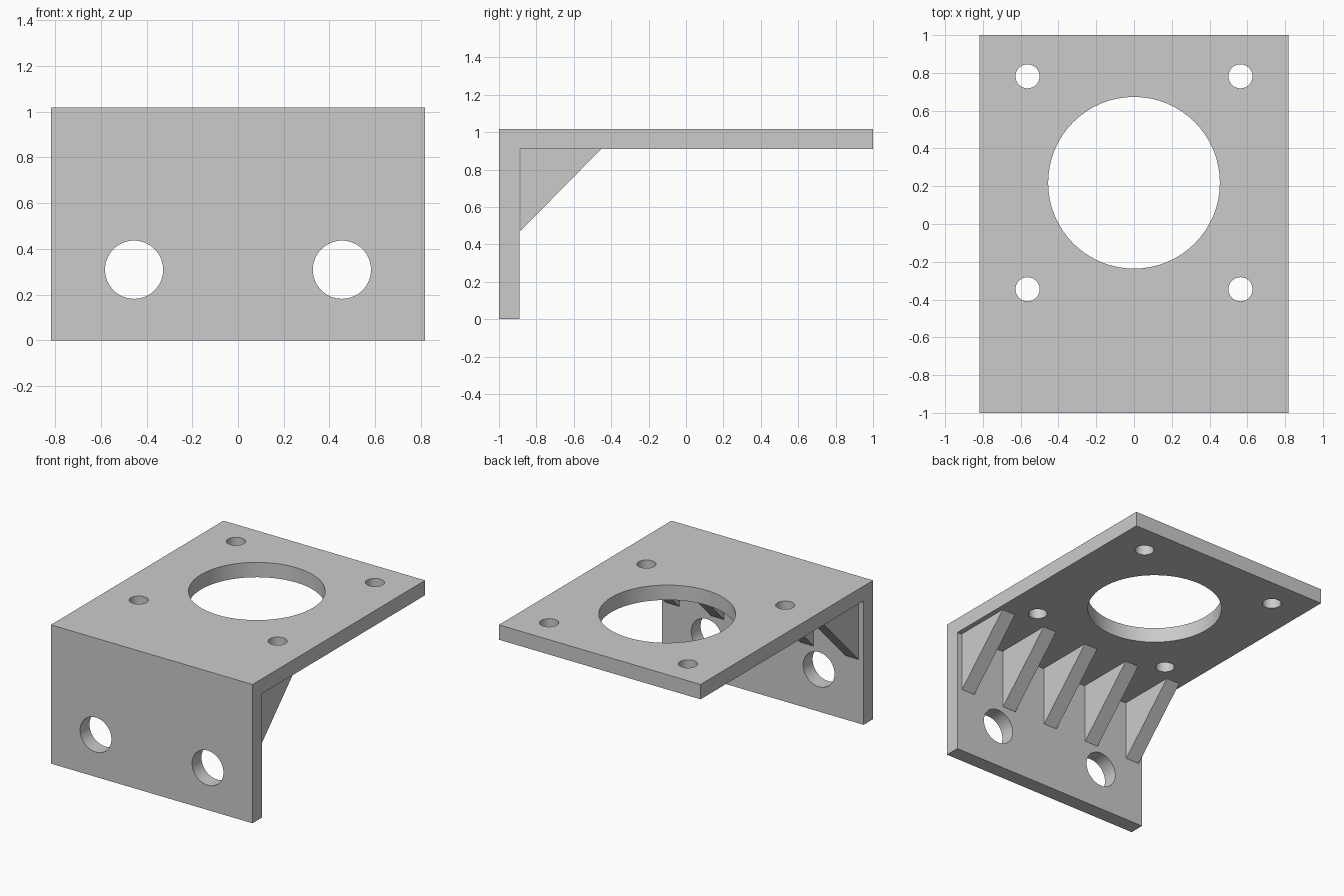
import bpy
import bmesh
import math
from mathutils import Matrix, Vector

cube = bpy.data.objects.get("Cube")
if cube:
    bpy.data.objects.remove(cube, do_unlink=True)

U = 2 / 55                      # one millimetre in model units
WIDTH, DEPTH, HEIGHT, WALL = 45, 55, 28, 3
FRONT = -DEPTH / 2

grey = bpy.data.materials.new("plain grey")
grey.use_nodes = True
colour = (0.6, 0.6, 0.6, 1)
grey.diffuse_color = colour
grey.node_tree.nodes["Principled BSDF"].inputs["Base Color"].default_value = colour


def make_object(name, bm):
    """Turn a millimetre bmesh into a scaled scene object."""
    bmesh.ops.recalc_face_normals(bm, faces=bm.faces)
    bmesh.ops.scale(bm, vec=(U, U, U), verts=bm.verts)
    mesh = bpy.data.meshes.new(name)
    bm.to_mesh(mesh)
    bm.free()
    mesh.materials.append(grey)
    obj = bpy.data.objects.new(name, mesh)
    bpy.context.collection.objects.link(obj)
    return obj


def extrude_profile(name, profile, x_centre, width):
    """Extrude a side profile of (y, z) points along x."""
    bm = bmesh.new()
    face = bm.faces.new([bm.verts.new((x_centre - width / 2, y, z)) for y, z in profile])
    result = bmesh.ops.extrude_face_region(bm, geom=[face])
    moved = [v for v in result["geom"] if isinstance(v, bmesh.types.BMVert)]
    bmesh.ops.translate(bm, vec=(width, 0, 0), verts=moved)
    return make_object(name, bm)


def add_cutter(bm, centre, radius, axis):
    """Add a cylinder that passes through one wall."""
    turn = Matrix.Rotation(math.pi / 2, 4, "X") if axis == "Y" else Matrix()
    bmesh.ops.create_cone(bm, cap_ends=True, segments=64, radius1=radius,
                          radius2=radius, depth=WALL * 3,
                          matrix=Matrix.Translation(Vector(centre)) @ turn)


# Bent plate: upright front wall and flat top in one piece
inner_y, under_z = FRONT + WALL, HEIGHT - WALL
bracket = extrude_profile("bracket_plate", [
    (FRONT, 0), (inner_y, 0), (inner_y, under_z),
    (-FRONT, under_z), (-FRONT, HEIGHT), (FRONT, HEIGHT)], 0, WIDTH)

# Holes: large opening, four screw holes round it, two front holes
holes = bmesh.new()
opening_y, top_z = 6, HEIGHT - WALL / 2
add_cutter(holes, (0, opening_y, top_z), 12.5, "Z")
for sx in (-1, 1):
    for sy in (-1, 1):
        add_cutter(holes, (sx * 15.5, opening_y + sy * 15.5, top_z), 1.75, "Z")
    add_cutter(holes, (sx * 12.5, FRONT + WALL / 2, 8.5), 3.5, "Y")
cutter = make_object("hole_cutter", holes)
cutter.hide_render = True

bpy.context.view_layer.objects.active = bracket
cut = bracket.modifiers.new("holes", "BOOLEAN")
cut.operation, cut.solver, cut.object = "DIFFERENCE", "EXACT", cutter
bpy.ops.object.modifier_apply(modifier=cut.name)
bpy.data.objects.remove(cutter, do_unlink=True)

bpy.ops.object.select_all(action="DESELECT")
bracket.select_set(True)
bpy.ops.object.shade_smooth_by_angle(angle=math.radians(30))

# Five triangular ribs under the top, just clear of the front wall
rib_y, rib_leg = inner_y + 0.2, 12
for i in range(5):
    extrude_profile(f"support_rib_{i + 1}", [
        (rib_y, under_z), (rib_y + rib_leg - 0.2, under_z),
        (rib_y, under_z - rib_leg)], (i - 2) * 10, WALL)
